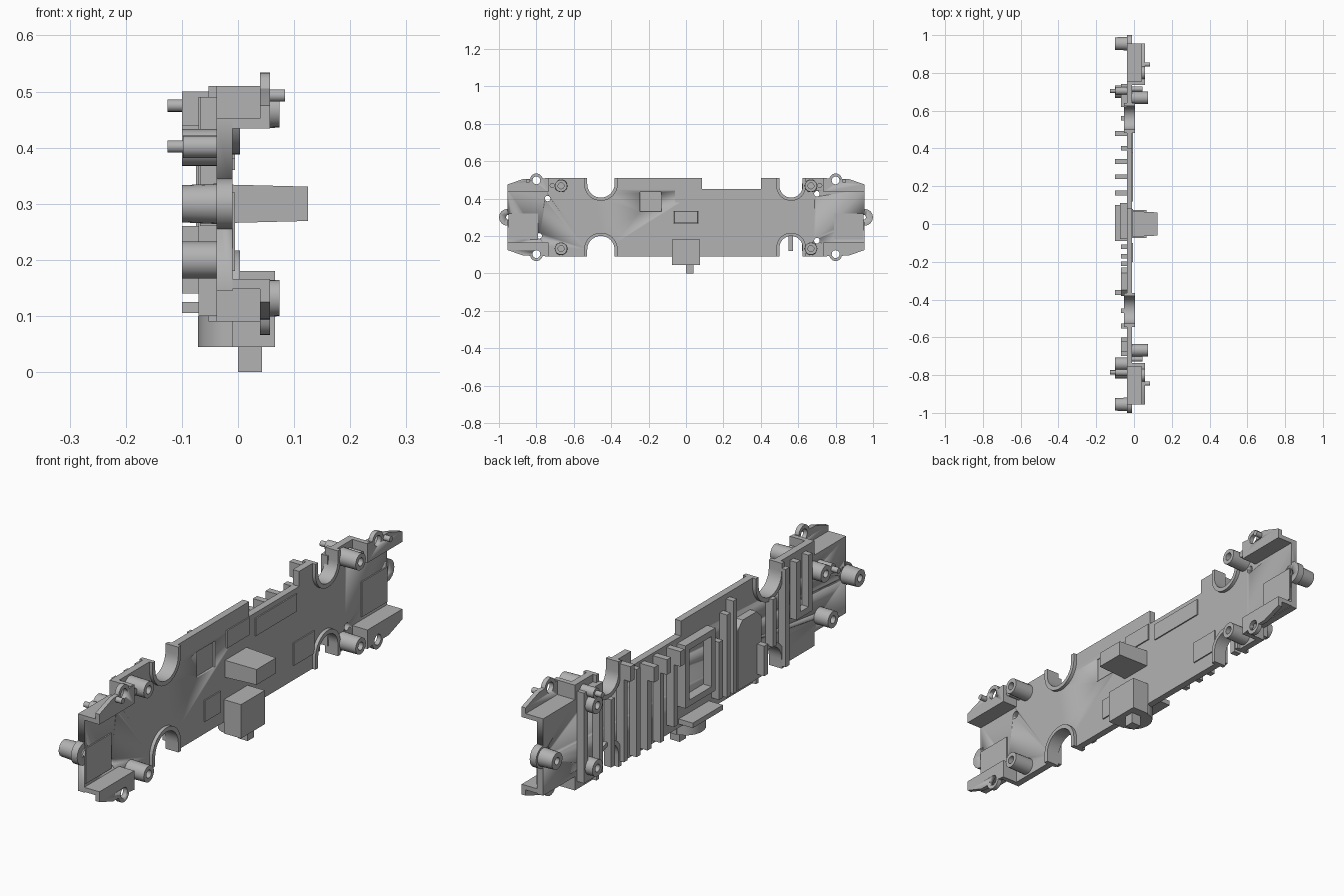
import bpy, bmesh
from math import sin, cos, pi, radians

if "Cube" in bpy.data.objects:
    bpy.data.objects.remove(bpy.data.objects["Cube"], do_unlink=True)

grey = bpy.data.materials.new("grey plastic")
grey.use_nodes = True
COL = (0.45, 0.45, 0.45, 1)
grey.diffuse_color = COL
grey.node_tree.nodes["Principled BSDF"].inputs["Base Color"].default_value = COL

BACK, FACE = -0.038, -0.01      # faces of the main plate along x


def finish(name, bm):
    bmesh.ops.recalc_face_normals(bm, faces=bm.faces)
    me = bpy.data.meshes.new(name)
    bm.to_mesh(me)
    bm.free()
    me.materials.append(grey)
    ob = bpy.data.objects.new(name, me)
    bpy.context.collection.objects.link(ob)
    bpy.ops.object.select_all(action='DESELECT')
    ob.select_set(True)
    bpy.context.view_layer.objects.active = ob
    bpy.ops.object.shade_smooth_by_angle(angle=radians(35))
    return ob


def prism(name, pts, x0, x1, axis='X'):
    """Extrude an outline: (y, z) along x, or (x, y) along z."""
    bm = bmesh.new()
    place = (lambda p, h: (h, p[0], p[1])) if axis == 'X' else (lambda p, h: (p[0], p[1], h))
    a = [bm.verts.new(place(p, x0)) for p in pts]
    b = [bm.verts.new(place(p, x1)) for p in pts]
    n = len(pts)
    bm.faces.new(a)
    bm.faces.new(b)
    for i in range(n):
        bm.faces.new((a[i], a[(i + 1) % n], b[(i + 1) % n], b[i]))
    return finish(name, bm)


def box(name, x0, x1, y0, y1, z0, z1):
    return prism(name, [(y0, z0), (y1, z0), (y1, z1), (y0, z1)], x0, x1)


def taper(name, x0, x1, y, z, hy, hz, k):
    """Box along x that narrows by factor k."""
    bm = bmesh.new()
    rings = [[bm.verts.new((x, y + sy * hy * f, z + sz * hz * f))
              for sy, sz in ((-1, -1), (1, -1), (1, 1), (-1, 1))] for x, f in ((x0, 1), (x1, k))]
    for r in rings:
        bm.faces.new(r)
    for i in range(4):
        j = (i + 1) % 4
        bm.faces.new((rings[0][i], rings[0][j], rings[1][j], rings[1][i]))
    return finish(name, bm)


def arc(y, z, r, a0, a1, n=16):
    return [(y + r * cos(radians(a0 + (a1 - a0) * i / n)),
             z + r * sin(radians(a0 + (a1 - a0) * i / n))) for i in range(n + 1)]


def disc(name, y, z, r, x0, x1):
    return prism(name, arc(y, z, r, 0, 337.5, 15), x0, x1)


def tube(name, y, z, r, hole, x0, x1, k=1.0):
    """Hollow post, optionally narrowing towards x1."""
    bm = bmesh.new()
    rings = []
    for rad, x in ((hole, x0), (r, x0), (r * k, x1), (hole, x1)):
        rings.append([bm.verts.new((x, y + rad * cos(i * pi / 10), z + rad * sin(i * pi / 10)))
                      for i in range(20)])
    for q in range(4):
        a, b = rings[q], rings[(q + 1) % 4]
        for i in range(20):
            j = (i + 1) % 20
            bm.faces.new((a[i], a[j], b[j], b[i]))
    return finish(name, bm)


def cut(ob, cutters):
    """Subtract the cutters and discard them."""
    for c in cutters:
        m = ob.modifiers.new("cut", 'BOOLEAN')
        m.operation, m.solver, m.object = 'DIFFERENCE', 'EXACT', c
        bpy.context.view_layer.objects.active = ob
        bpy.ops.object.modifier_apply(modifier=m.name)
        bpy.data.objects.remove(c, do_unlink=True)


LOW, TOP = 0.09, 0.51
CUTOUTS = [(-0.455, 0.073), (0.562, 0.062)]

# main plate with four rounded wheel cutouts and a top notch
outline = [(-0.955, 0.145), (-0.75, 0.145), (-0.75, LOW)]
for y, r in CUTOUTS:
    outline += [(y - r, LOW)] + arc(y, 0.2 - r, r, 180, 0) + [(y + r, LOW)]
outline += [(0.75, LOW), (0.75, 0.145), (0.955, 0.145), (0.955, 0.45), (0.75, 0.45), (0.75, TOP)]
for y, r in reversed(CUTOUTS):
    outline += [(y + r, TOP)] + arc(y, 0.405 + r, r, 0, -180) + [(y - r, TOP)]
    if y > 0:
        outline += [(0.4, TOP), (0.4, 0.45), (0.085, 0.45), (0.085, TOP)]
outline += [(-0.75, TOP), (-0.75, 0.45), (-0.955, 0.45)]
plate = prism("main_plate", outline, BACK, FACE)

BACK_POSTS = [(-0.74, 0.40), (-0.785, 0.20), (0.70, 0.425), (0.70, 0.175)]
holes = [disc("hole_cutter", y, z, 0.015, -0.2, 0.1) for y, z in BACK_POSTS]
holes += [disc("hole_cutter", s * 0.948, 0.3, 0.014, -0.2, 0.1) for s in (-1, 1)]
holes += [box("window_cutter", -0.02, 0.1, -0.245, -0.13, 0.33, 0.435)]
cut(plate, holes)

# raised rims around the cutouts
for y, r in CUTOUTS:
    for z, a0, a1, edge in ((0.2 - r, 180, 0, LOW), (0.405 + r, -180, 0, TOP)):
        R = r + 0.017
        pts = [(y - R, edge)] + arc(y, z, R, a0, a1) + [(y + R, edge), (y + r, edge)]
        pts += arc(y, z, r, a1, a0) + [(y - r, edge)]
        prism("cutout_rim", pts, BACK - 0.015, 0.004)

for s in (-1, 1):
    # end tab and its hollow post
    tab = disc("end_tab", s * 0.955, 0.3, 0.045, BACK, FACE)
    cut(tab, [disc("hole_cutter", s * 0.948, 0.3, 0.014, -0.2, 0.1)])
    tube("end_post", s * 0.955, 0.3, 0.036, 0.014, BACK, -0.1, 0.92)
    for up in (-1, 1):
        def Z(d):
            return 0.3 + up * d
        # stepped side channel: shelf, upright flange, closing wall
        box("channel_shelf", BACK, 0.055, *sorted((s * 0.745, s * 0.955)), *sorted((Z(0.134), Z(0.152))))
        flange = prism("channel_flange",
                       [(s * 0.735, Z(0.134)), (s * 0.955, Z(0.134)), (s * 0.955, Z(0.175)),
                        (s * 0.87, Z(0.205))] + [(s * a, Z(b - 0.3)) for a, b in arc(0.8, 0.5, 0.034, 10, 170, 10)]
                       + [(s * 0.735, Z(0.21))], 0.039, 0.057)
        cut(flange, [disc("hole_cutter", s * 0.8, Z(0.197), 0.021, 0, 0.1)])
        box("channel_wall", BACK, 0.055, *sorted((s * 0.735, s * 0.755)), *sorted((Z(0.134), Z(0.21))))
        # front screw posts
        tube("front_post", s * 0.668, Z(0.168), 0.034, 0.016, FACE, 0.074, 0.95)
    disc("flange_pin", s * 0.845, 0.493, 0.011, 0.05, 0.084)
    disc("locating_peg", s * 0.715, 0.47, 0.014, FACE, 0.045)

# rear posts and locating pins
for y, z in BACK_POSTS:
    tube("rear_post", y, z, 0.033, 0.015, BACK, -0.1)
for y, z in ((0.705, 0.475), (-0.785, 0.402)):
    disc("rear_pin_base", y, z, 0.02, BACK, -0.098)
    disc("rear_pin", y, z, 0.011, -0.09, -0.126)

# large block on the front face and hanging socket under the plate
taper("centre_block", FACE, 0.125, 0, 0.3, 0.068, 0.034, 0.9)
box("socket_body", FACE, 0.066, -0.075, 0.075, 0.045, 0.18)
rounded = [(0.066, -0.07), (0.066, 0.07), (-0.01, 0.07)]
rounded += [(-0.01 - 0.061 * sin(radians(t)), 0.07 * cos(radians(t))) for t in range(15, 180, 15)]
rounded += [(-0.01, -0.07)]
prism("socket_base", rounded, 0.045, 0.1, 'Z')
box("socket_peg", 0.0, 0.043, 0.0, 0.04, 0.0, 0.05)
box("socket_bracket", -0.1, BACK, -0.09, 0.1, 0.105, 0.125)

# shallow pads on the front face
for y0, y1, z0, z1 in ((0.12, 0.38, 0.36, 0.43), (-0.06, 0.08, 0.38, 0.45), (0.36, 0.49, 0.15, 0.24),
                       (-0.2, -0.1, 0.14, 0.225), (0.79, 0.95, 0.18, 0.32), (-0.95, -0.79, 0.18, 0.32)):
    box("face_pad", FACE, FACE + 0.005, y0, y1, z0, z1)

# vertical ribs on the rear face, some with a deeper cap
for y, z0, z1, capped in ((0.56, 0.12, 0.39, 0), (0.48, 0.11, 0.5, 1), (0.40, 0.1, 0.45, 0),
                          (0.33, 0.1, 0.44, 1), (0.25, 0.1, 0.44, 1), (0.165, 0.13, 0.44, 1),
                          (-0.12, 0.13, 0.36, 0), (-0.17, 0.12, 0.45, 0), (-0.21, 0.12, 0.49, 0),
                          (-0.46, 0.21, 0.4, 0), (-0.54, 0.1, 0.49, 0)):
    box("rear_rib", -0.07, BACK, y - 0.012, y + 0.012, z0, z1)
    if capped:
        box("rib_cap", -0.1, BACK, y - 0.013, y + 0.013, z1 - 0.06, z1)


def frame(name, y0, y1, z0, z1, w, x, top=True):
    box(name + "_side", x, BACK, y0, y0 + w, z0, z1)
    box(name + "_side", x, BACK, y1 - w, y1, z0, z1)
    box(name + "_bottom", x, BACK, y0, y1, z0, z0 + w)
    if top:
        box(name + "_top", x, BACK, y0, y1, z1 - w, z1)


# rear frames, chamfered panel and end mount
frame("centre_frame", -0.08, 0.11, 0.18, 0.43, 0.025, -0.075)
frame("end_frame", -0.7, -0.6, 0.26, 0.49, 0.024, -0.068, False)
frame("end_mount", 0.62, 0.74, 0.12, 0.48, 0.024, -0.068)
prism("rear_panel", [(-0.38, 0.12), (-0.23, 0.12), (-0.23, 0.36), (-0.26, 0.39), (-0.35, 0.39), (-0.38, 0.36)],
      -0.068, BACK)
box("panel_cap", -0.1, BACK, -0.375, -0.35, 0.14, 0.26)
